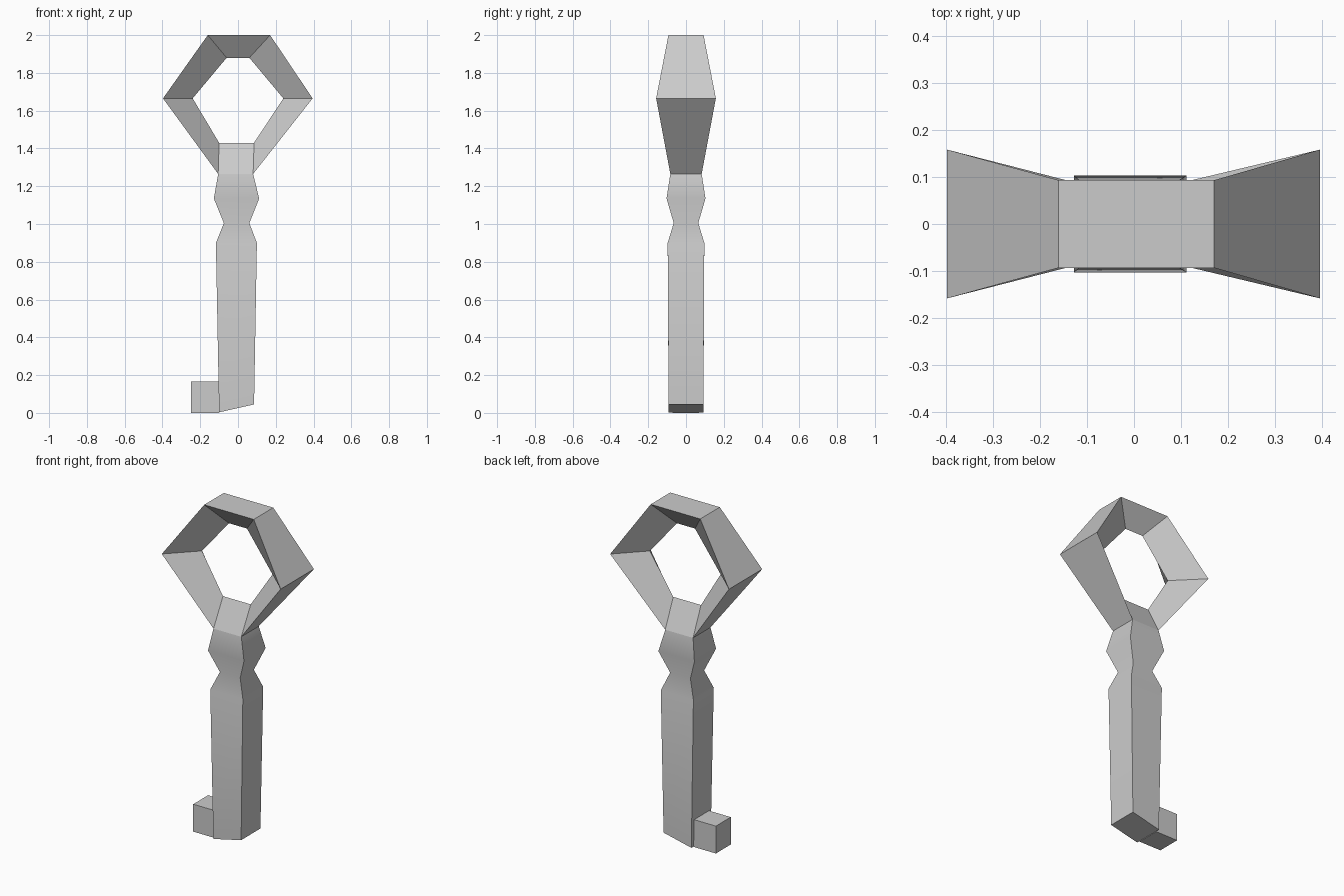
import bpy, bmesh, math

if "Cube" in bpy.data.objects:
    bpy.data.objects.remove(bpy.data.objects["Cube"])


def loft(name, loops, faces_extra=(), closed=False, skip=()):
    """Skin a list of equal-sized vertex loops; optionally close the sequence."""
    bm = bmesh.new()
    rows = [[bm.verts.new(p) for p in loop] for loop in loops]
    n = len(rows[0])
    for i in range(len(rows) if closed else len(rows) - 1):
        a, b = rows[i], rows[(i + 1) % len(rows)]
        for j in range(n):
            if (i, j) not in skip:
                bm.faces.new((a[j], a[(j + 1) % n], b[(j + 1) % n], b[j]))
    for r in faces_extra:
        bm.faces.new(rows[r])
    bmesh.ops.recalc_face_normals(bm, faces=bm.faces[:])
    mesh = bpy.data.meshes.new(name)
    bm.to_mesh(mesh)
    bm.free()
    obj = bpy.data.objects.new(name, mesh)
    bpy.context.collection.objects.link(obj)
    return obj


# Bow: hexagonal ring with a triangular section (outer x, z, half depth, inner x, z)
ring = [(-0.105, 1.265, 0.083, -0.10, 1.43), (-0.397, 1.665, 0.158, -0.24, 1.665),
        (-0.16, 2.0, 0.093, -0.06, 1.88), (0.17, 2.0, 0.093, 0.06, 1.88),
        (0.395, 1.665, 0.158, 0.24, 1.665), (0.08, 1.265, 0.083, 0.085, 1.43)]
# the outer strip under the last segment is left open where the shaft joins
loft("bow", [[(x, -d, z), (x, d, z), (ix, 0, iz)] for x, z, d, ix, iz in ring],
     closed=True, skip={(5, 0)})

# Shaft: square section with a notched neck and a slanted tip
# (left x, right x, half depth, left z, right z)
levels = [(-0.10, 0.085, 0.092, 0.003, 0.045), (-0.117, 0.10, 0.097, 0.90, 0.90),
          (-0.075, 0.06, 0.065, 1.005, 1.005), (-0.128, 0.112, 0.103, 1.135, 1.135),
          (-0.105, 0.08, 0.083, 1.265, 1.265)]
shaft = loft("shaft", [[(l, -d, zl), (r, -d, zr), (r, d, zr), (l, d, zl)]
                       for l, r, d, zl, zr in levels], faces_extra=(0,))
bpy.context.view_layer.objects.active = shaft
shaft.select_set(True)
bpy.ops.object.shade_smooth_by_angle(angle=math.radians(60))
shaft.select_set(False)

# Bit: small block at the foot of the shaft
loft("bit", [[(x, -0.072, 0), (x, 0.07, 0), (x, 0.07, 0.165), (x, -0.072, 0.165)]
             for x in (-0.248, -0.10)], faces_extra=(0, 1))
